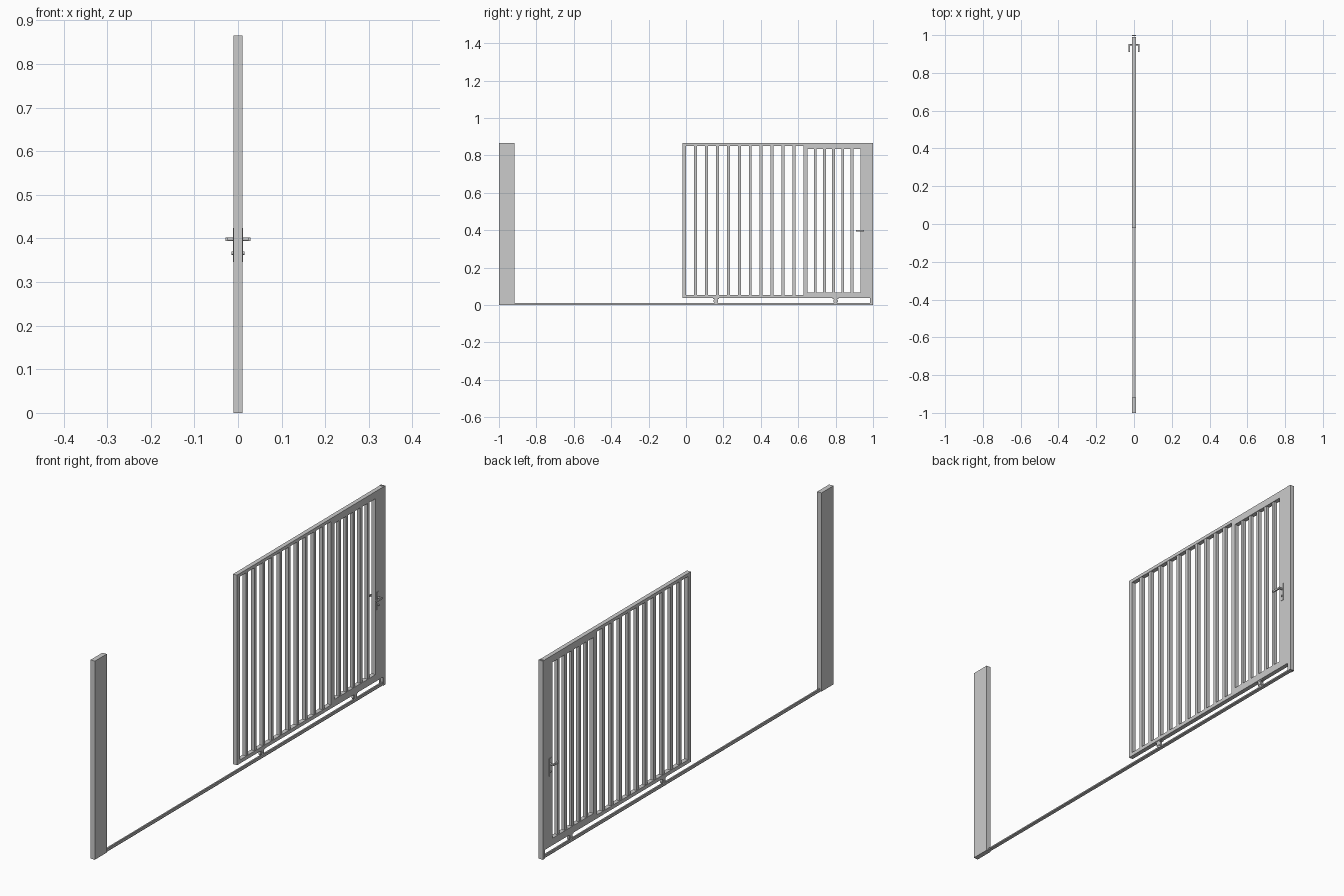
import bpy
from math import pi

if "Cube" in bpy.data.objects:
    bpy.data.objects.remove(bpy.data.objects["Cube"])


def box(name, x0, x1, y0, y1, z0, z1):
    bpy.ops.mesh.primitive_cube_add(size=1, location=((x0 + x1) / 2, (y0 + y1) / 2, (z0 + z1) / 2))
    o = bpy.context.object
    o.name = name
    o.scale = (x1 - x0, y1 - y0, z1 - z0)
    bpy.ops.object.transform_apply(location=False, rotation=False, scale=True)
    return o


def cyl(name, r, depth, loc, rot=(0, pi / 2, 0), sides=24):
    bpy.ops.mesh.primitive_cylinder_add(radius=r, depth=depth, location=loc, rotation=rot, vertices=sides)
    o = bpy.context.object
    o.name = name
    bpy.ops.object.shade_smooth_by_angle()
    return o


def prism(name, profile, y0, y1):
    # extrude an x/z profile along y
    n = len(profile)
    verts = [(x, y, z) for y in (y0, y1) for x, z in profile]
    faces = [tuple(range(n)), tuple(range(2 * n - 1, n - 1, -1))]
    faces += [(i, i + n, (i + 1) % n + n, (i + 1) % n) for i in range(n)]
    m = bpy.data.meshes.new(name)
    m.from_pydata(verts, [], faces)
    o = bpy.data.objects.new(name, m)
    bpy.context.collection.objects.link(o)
    return o


T = 0.0095   # half thickness of the gate
TOP, BOT = 0.865, 0.037

# fixed posts: wide one at the far end, slim channel at the latch end
box("wide_post", -0.0105, 0.0105, -1, -0.918, 0, TOP)
box("channel_back", -0.0105, 0.0105, 0.995, 1, 0, TOP)
for s in (-1, 1):
    a, b = sorted((s * 0.0095, s * 0.0108))
    box("channel_side", a, b, 0.984, 0.996, 0, TOP)

# ground track
prism("ground_track", [(-0.007, 0), (0.007, 0), (0.007, 0.004), (0.003, 0.005), (0.003, 0.011),
                       (-0.003, 0.011), (-0.003, 0.005), (-0.007, 0.004)], -0.918, 0.99)

# sliding gate frame
box("gate_end_stile", -T, T, -0.02, -0.001, BOT, TOP)
box("gate_top_rail", -T, T, -0.001, 0.627, 0.851, TOP)
box("gate_bottom_rail", -T, T, -0.001, 0.627, BOT, 0.053)
for i in range(10):
    y = 0.051 + 0.0585 * i
    box("gate_bar", -0.008, 0.008, y - 0.008, y + 0.008, 0.053, 0.851)

# walk-through door section
box("door_hinge_stile", -T, T, 0.627, 0.65, BOT, TOP)
box("door_latch_stile", -T, T, 0.932, 0.99, BOT, TOP)
box("door_top_rail", -T, T, 0.65, 0.932, 0.834, TOP)
box("door_bottom_rail", -T, T, 0.65, 0.932, BOT, 0.068)
for i in range(5):
    y = 0.691 + 0.049 * i
    box("door_bar", -0.007, 0.007, y - 0.0075, y + 0.0075, 0.068, 0.834)

# rollers with their brackets
for y in (0.16, 0.80):
    cyl("roller", 0.0125, 0.008, (0, y, 0.0215))
    cyl("roller_axle", 0.003, 0.015, (0, y, 0.0215))
    box("roller_plate", -0.0075, 0.0075, y - 0.016, y + 0.016, 0.033, BOT)
    for s in (-1, 1):
        a, b = sorted((s * 0.0055, s * 0.007))
        box("roller_bracket", a, b, y - 0.008, y + 0.008, 0.016, 0.034)

# lever handles and lock on both faces
for s in (-1, 1):
    a, b = sorted((s * T, s * 0.0113))
    box("lock_plate", a, b, 0.941, 0.956, 0.346, 0.424)
    cyl("handle_neck", 0.004, 0.017, (s * 0.0185, 0.949, 0.398), sides=16)
    a, b = sorted((s * 0.0225, s * 0.0285))
    box("handle_lever", a, b, 0.91, 0.953, 0.394, 0.402)
    cyl("lock_cylinder", 0.004, 0.006, (s * 0.012, 0.949, 0.366), sides=16)
